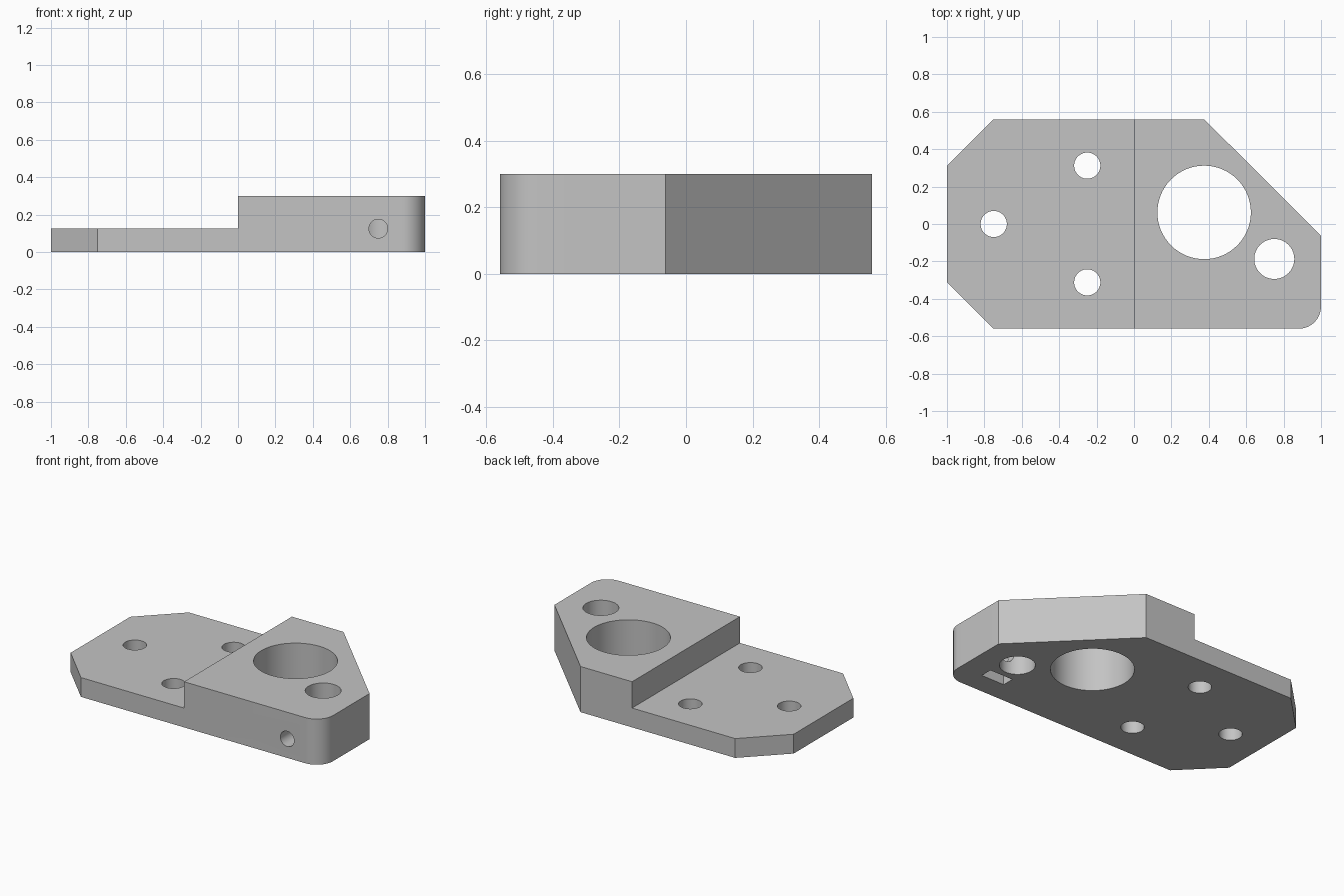
import bpy, bmesh
from math import sin, cos, pi, radians

cube = bpy.data.objects.get("Cube")
if cube:
    bpy.data.objects.remove(cube, do_unlink=True)

HALF_Y, HEIGHT, STEP = 0.56, 0.3, 0.127

grey = bpy.data.materials.new("plain_grey")
grey.use_nodes = True
colour = (0.55, 0.55, 0.55, 1)
grey.diffuse_color = colour
grey.node_tree.nodes["Principled BSDF"].inputs["Base Color"].default_value = colour


def prism(name, outline, z0, z1):
    """Extrude a counter-clockwise outline from z0 to z1."""
    bm = bmesh.new()
    face = bm.faces.new([bm.verts.new((x, y, z0)) for x, y in outline])
    top = bmesh.ops.extrude_face_region(bm, geom=[face])["geom"]
    verts = [v for v in top if isinstance(v, bmesh.types.BMVert)]
    bmesh.ops.translate(bm, verts=verts, vec=(0, 0, z1 - z0))
    bmesh.ops.recalc_face_normals(bm, faces=bm.faces)
    mesh = bpy.data.meshes.new(name)
    bm.to_mesh(mesh)
    bm.free()
    mesh.materials.append(grey)
    obj = bpy.data.objects.new(name, mesh)
    bpy.context.collection.objects.link(obj)
    return obj


def arc(x, y, r, start, end, steps):
    angles = [start + (end - start) * i / steps for i in range(steps + 1)]
    return [(x + r * cos(a), y + r * sin(a)) for a in angles]


def circle(r, x=0, y=0):
    return arc(x, y, r, 0, 2 * pi, 64)[:-1]


def box(x0, x1, y0, y1):
    return [(x0, y0), (x1, y0), (x1, y1), (x0, y1)]


# Full-height body with chamfered corners and one rounded corner
R = 0.12
outline = [(-1, 0.31), (-1, -0.31), (-0.75, -HALF_Y)]
outline += arc(1 - R, -HALF_Y + R, R, -pi / 2, 0, 16)
outline += [(1, -0.062), (0.375, HALF_Y), (-0.75, HALF_Y)]
bracket = prism("stepped_bracket", outline, 0, HEIGHT)

# Step, vertical holes and nut pocket
cutters = [prism("step_cutter", box(-2, 0, -1, 1), STEP, 1)]
holes = [(-0.75, 0, 0.07), (-0.25, 0.312, 0.07), (-0.25, -0.312, 0.07),
         (0.375, 0.062, 0.25), (0.75, -0.187, 0.107)]
for x, y, r in holes:
    cutters.append(prism("hole_cutter", circle(r, x, y), -0.5, 1))
cutters.append(prism("nut_pocket_cutter", box(0.665, 0.835, -0.415, -0.335), -0.5, 0.21))

# Clamping screw hole from the front into the rod hole
screw = prism("screw_hole_cutter", circle(0.05), 0, 0.5)
screw.rotation_euler.x = radians(90)
screw.location = (0.75, -0.187, 0.125)
cutters.append(screw)

for cutter in cutters:
    cutter.hide_render = True
    mod = bracket.modifiers.new(cutter.name, "BOOLEAN")
    mod.operation, mod.solver, mod.object = "DIFFERENCE", "EXACT", cutter

# Apply the cuts and remove the cutters
bpy.context.view_layer.update()
depsgraph = bpy.context.evaluated_depsgraph_get()
result = bpy.data.meshes.new_from_object(bracket.evaluated_get(depsgraph))
bracket.modifiers.clear()
bracket.data = result
for cutter in cutters:
    bpy.data.objects.remove(cutter, do_unlink=True)

# Smooth the round walls, keep the edges sharp
bpy.ops.object.select_all(action="DESELECT")
bracket.select_set(True)
bpy.context.view_layer.objects.active = bracket
bpy.ops.object.shade_smooth_by_angle(angle=radians(25))
